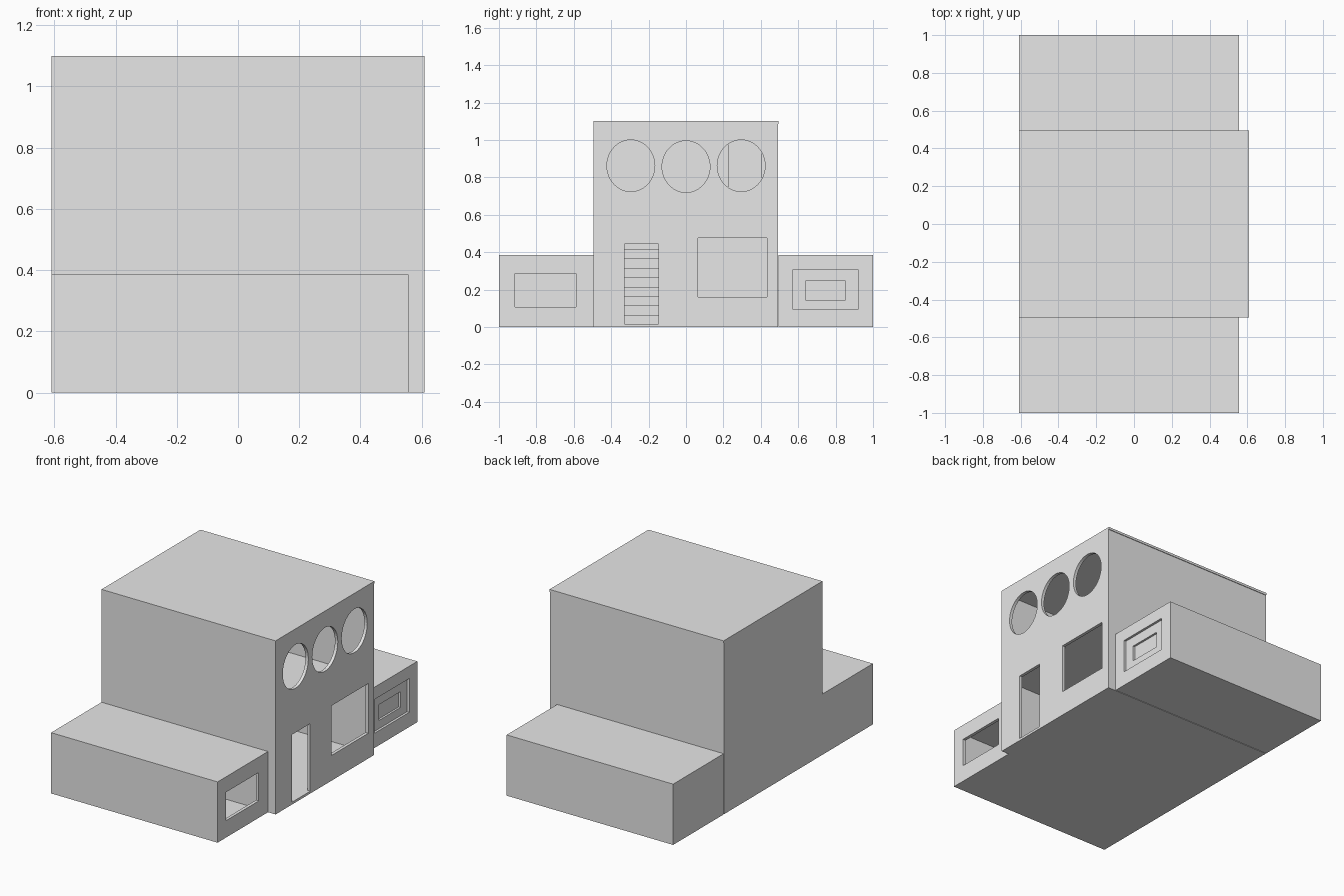
import bpy

cube = bpy.data.objects.get("Cube")
if cube:
    bpy.data.objects.remove(cube, do_unlink=True)

grey = bpy.data.materials.new("plain_grey")
grey.use_nodes = True
grey.diffuse_color = (0.8, 0.8, 0.8, 1)
grey.node_tree.nodes["Principled BSDF"].inputs["Base Color"].default_value = (0.8, 0.8, 0.8, 1)


def finish(obj, name):
    obj.name = name
    obj.data.name = name
    obj.data.materials.clear()
    obj.data.materials.append(grey)
    return obj


def box(name, x, y, z):
    """Box from (low, high) ranges on each axis."""
    centre = [(a + b) / 2 for a, b in (x, y, z)]
    bpy.ops.mesh.primitive_cube_add(size=1, location=centre)
    obj = bpy.context.object
    obj.scale = [b - a for a, b in (x, y, z)]
    bpy.ops.object.transform_apply(location=True, rotation=False, scale=True)
    return finish(obj, name)


def oval(name, y, z, ry, rz):
    """Oval cutter that runs along x through the facade."""
    bpy.ops.mesh.primitive_cylinder_add(vertices=48, radius=1, depth=0.2,
                                        location=(FRONT, y, z), rotation=(0, 1.570796, 0))
    obj = bpy.context.object
    obj.scale = (rz, ry, 1)
    bpy.ops.object.transform_apply(location=True, rotation=True, scale=True)
    return finish(obj, name)


def cut(target, cutters):
    for cutter in cutters:
        mod = target.modifiers.new("opening", 'BOOLEAN')
        mod.operation = 'DIFFERENCE'
        mod.solver = 'EXACT'
        mod.object = cutter
        bpy.context.view_layer.objects.active = target
        bpy.ops.object.modifier_apply(modifier=mod.name)
        bpy.data.objects.remove(cutter, do_unlink=True)


BACK, FRONT, WING = -0.61, 0.61, 0.557
SIDE, WALL, FLOOR = 0.495, 0.02, 0.015
inner_x = (BACK + WALL, FRONT - WALL)
inner_y = (-SIDE + WALL, SIDE - WALL)
through = (FRONT - 0.1, FRONT + 0.1)

# Main block: two hollow storeys with door, window and three oval openings
main = box("main_block", (BACK, FRONT), (-SIDE, SIDE - 0.004), (0, 1.085))
cut(main, [
    box("ground_room", inner_x, inner_y, (FLOOR, 0.48)),
    box("upper_room", inner_x, inner_y, (0.5, 1.07)),
    box("stairwell", (BACK + WALL, -0.2), (-0.36, -0.12), (0.4, 0.6)),
    box("door_opening", through, (-0.33, -0.148), (FLOOR, 0.443)),
    box("window_opening", through, (0.065, 0.433), (0.16, 0.475)),
    oval("oval_left", -0.295, 0.862, 0.128, 0.138),
    oval("oval_middle", 0, 0.857, 0.128, 0.138),
    oval("oval_right", 0.295, 0.862, 0.128, 0.138),
])
box("roof_slab", (BACK, FRONT), (-SIDE, SIDE), (1.085, 1.1))

# Side wing with an open window
open_wing = box("open_wing", (BACK, WING), (-1, -SIDE), (0, 0.385))
cut(open_wing, [
    box("wing_room", (BACK + WALL, WING - WALL), (-1 + WALL, -SIDE - WALL), (FLOOR, 0.37)),
    box("wing_window", (WING - 0.1, WING + 0.1), (-0.915, -0.588), (0.107, 0.287)),
])

# Side wing with a stepped, closed recess
closed_wing = box("closed_wing", (BACK, WING), (SIDE, 1), (0, 0.385))
cut(closed_wing, [
    box("outer_recess", (WING - 0.015, WING + 0.1), (0.572, 0.92), (0.093, 0.307)),
    box("inner_recess", (WING - 0.028, WING + 0.1), (0.638, 0.852), (0.145, 0.245)),
])

# Straight staircase rising to the rear wall
STEPS, RISE, RUN = 9, 0.05, 0.044
for i in range(STEPS):
    start = -0.19 - i * RUN
    box(f"stair_step_{i + 1}", (BACK + WALL, start), (-0.35, -0.13),
        (FLOOR + i * RISE, FLOOR + (i + 1) * RISE))

# Upright pier against the rear wall upstairs
box("upper_pier", (BACK + WALL, -0.5), (0.225, 0.405), (0.5, 1.07))
